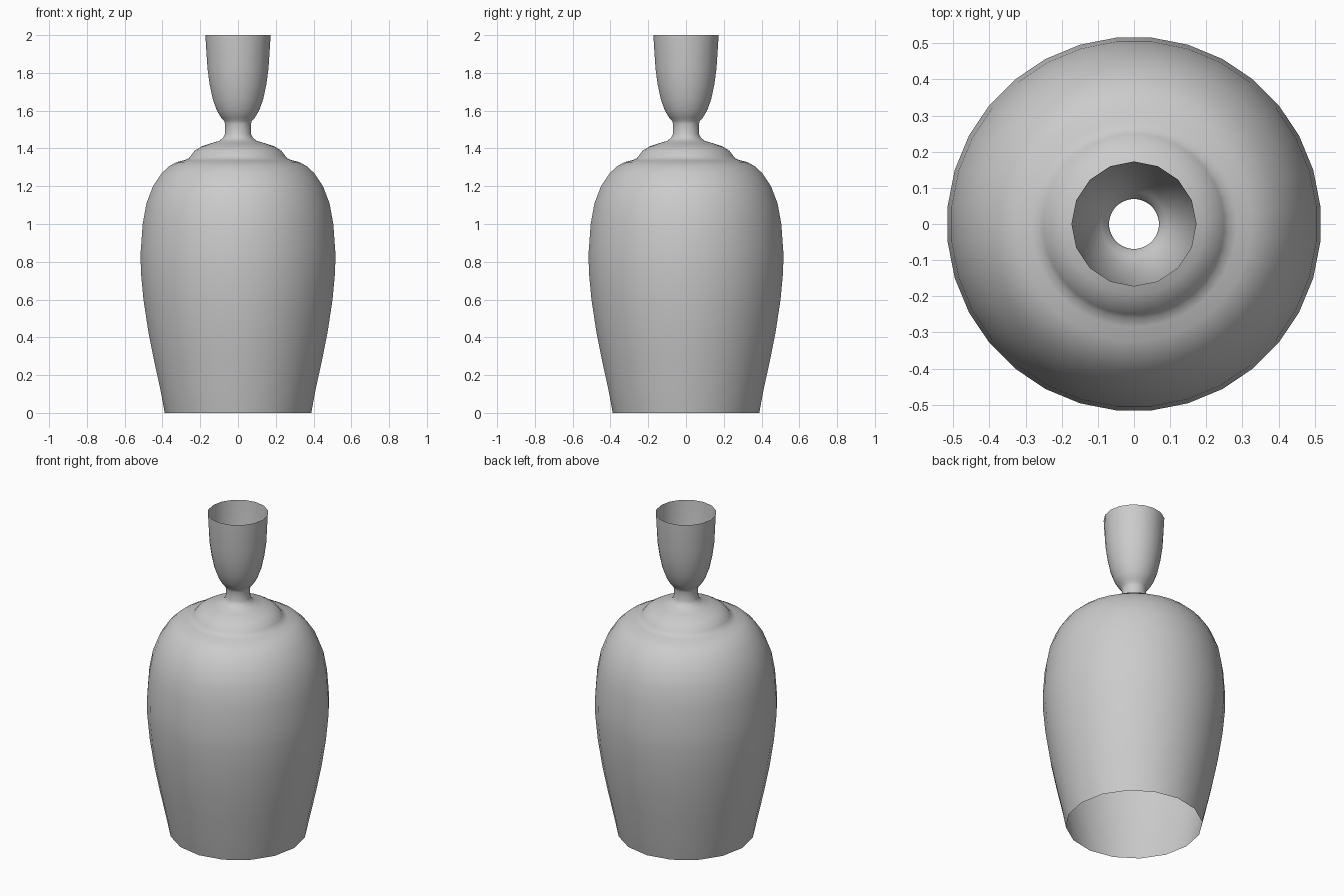
import bpy, bmesh
from math import cos, sin, pi

if "Cube" in bpy.data.objects:
    bpy.data.objects.remove(bpy.data.objects["Cube"])

# Bottle silhouette as (radius, height); open at both ends
PROFILE = [
    (0.388, 0.0), (0.412, 0.12), (0.445, 0.27), (0.477, 0.43), (0.503, 0.60),
    (0.517, 0.75), (0.518, 0.85), (0.507, 1.0), (0.487, 1.11), (0.452, 1.20),
    (0.405, 1.27), (0.365, 1.307), (0.325, 1.328), (0.285, 1.338),
    (0.262, 1.348), (0.250, 1.363), (0.232, 1.387), (0.195, 1.410),
    (0.145, 1.427), (0.100, 1.440), (0.078, 1.457), (0.070, 1.475),
    (0.069, 1.53), (0.074, 1.547), (0.090, 1.563), (0.112, 1.60),
    (0.134, 1.66), (0.151, 1.74), (0.162, 1.82), (0.173, 2.0),
]
COARSE, FINE = 16, 32


def ring(bm, r, z, n, phase):
    return [bm.verts.new((r * cos(phase + 2 * pi * i / n),
                          r * sin(phase + 2 * pi * i / n), z)) for i in range(n)]


def bridge(bm, a, b):
    n = len(a)
    for i in range(n):
        j = (i + 1) % n
        bm.faces.new((a[i], a[j], b[j], b[i]))


def join_coarse(bm, coarse, fine):
    # each coarse corner fans out to two fine corners
    for j in range(COARSE):
        k = (j + 1) % COARSE
        bm.faces.new((coarse[j], fine[2 * j], fine[2 * j - 1]))
        bm.faces.new((coarse[j], coarse[k], fine[2 * j + 1], fine[2 * j]))


bm = bmesh.new()
# 16-sided open rims, 32-sided walls
foot = ring(bm, *PROFILE[0], COARSE, 0)
walls = [ring(bm, r, z, FINE, pi / FINE) for r, z in PROFILE[1:-1]]
lip = ring(bm, *PROFILE[-1], COARSE, 0)
join_coarse(bm, foot, walls[0])
for a, b in zip(walls, walls[1:]):
    bridge(bm, a, b)
join_coarse(bm, lip, walls[-1])
bmesh.ops.recalc_face_normals(bm, faces=bm.faces[:])
# make sure normals point outward
bm.normal_update()
face = walls[3][0].link_faces[0]
c = face.calc_center_median()
if face.normal.x * c.x + face.normal.y * c.y < 0:
    bmesh.ops.reverse_faces(bm, faces=bm.faces[:])
for f in bm.faces:
    f.smooth = True

mesh = bpy.data.meshes.new("bottle")
bm.to_mesh(mesh)
bm.free()
bottle = bpy.data.objects.new("bottle", mesh)
bpy.context.collection.objects.link(bottle)
